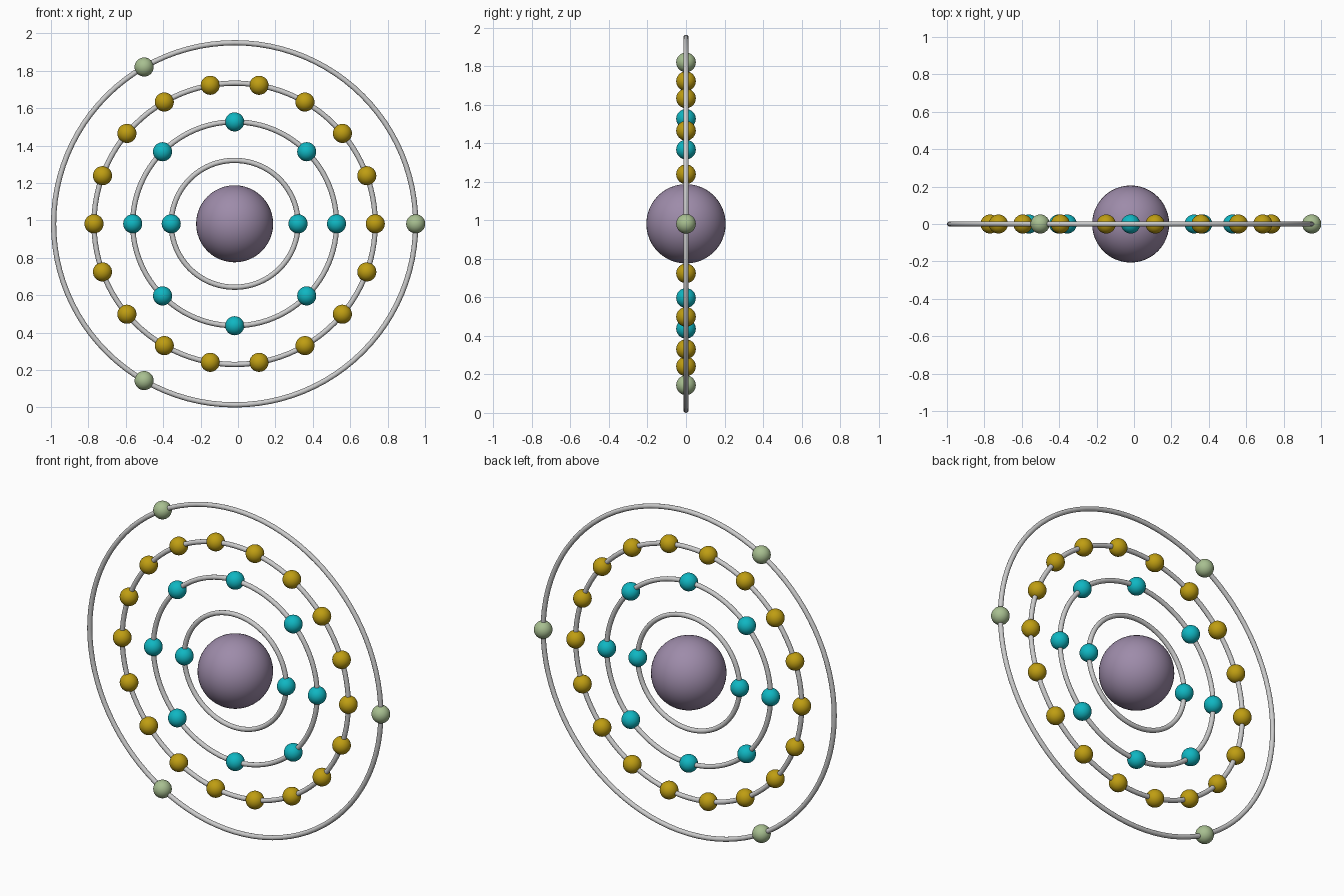
import bpy
from math import cos, sin, tau, pi

if "Cube" in bpy.data.objects:
    bpy.data.objects.remove(bpy.data.objects["Cube"])

CX, CZ = -0.018, 0.982      # common centre of all shells
TUBE = 0.014                # ring tube radius
BALL = 0.051                # small ball radius


def material(name, rgb):
    m = bpy.data.materials.new(name)
    m.diffuse_color = (*rgb, 1)
    m.use_nodes = True
    m.node_tree.nodes["Principled BSDF"].inputs["Base Color"].default_value = m.diffuse_color
    return m


purple = material("purple", (0.34, 0.26, 0.40))
cyan = material("cyan", (0.005, 0.47, 0.54))
gold = material("gold", (0.52, 0.34, 0.006))
green = material("green", (0.39, 0.52, 0.28))


def finish(name, mat=None):
    ob = bpy.context.object
    ob.name = name
    bpy.ops.object.shade_smooth()
    if mat:
        ob.data.materials.append(mat)
    return ob


def ball(name, x, z, radius, mat, segments, rings):
    bpy.ops.mesh.primitive_uv_sphere_add(segments=segments, ring_count=rings,
                                         radius=radius, location=(x, 0, z))
    return finish(name, mat)


# Central nucleus
ball("nucleus", CX, CZ, 0.206, purple, 48, 24)

# Shells: ring radius, number of evenly spaced electrons, colour
shells = [(0.339, 2, cyan), (0.545, 8, cyan), (0.752, 18, gold), (0.968, 3, green)]
for s, (radius, count, mat) in enumerate(shells, 1):
    # Upright ring in the xz plane
    bpy.ops.mesh.primitive_torus_add(major_radius=radius, minor_radius=TUBE,
                                     major_segments=96, minor_segments=12,
                                     location=(CX, 0, CZ), rotation=(pi / 2, 0, 0))
    finish(f"shell_ring_{s}")
    # Electrons spaced around the ring, starting on the right
    for i in range(count):
        a = tau * i / count
        ball(f"electron_{s}_{i + 1}", CX + radius * cos(a), CZ + radius * sin(a),
             BALL, mat, 32, 16)
